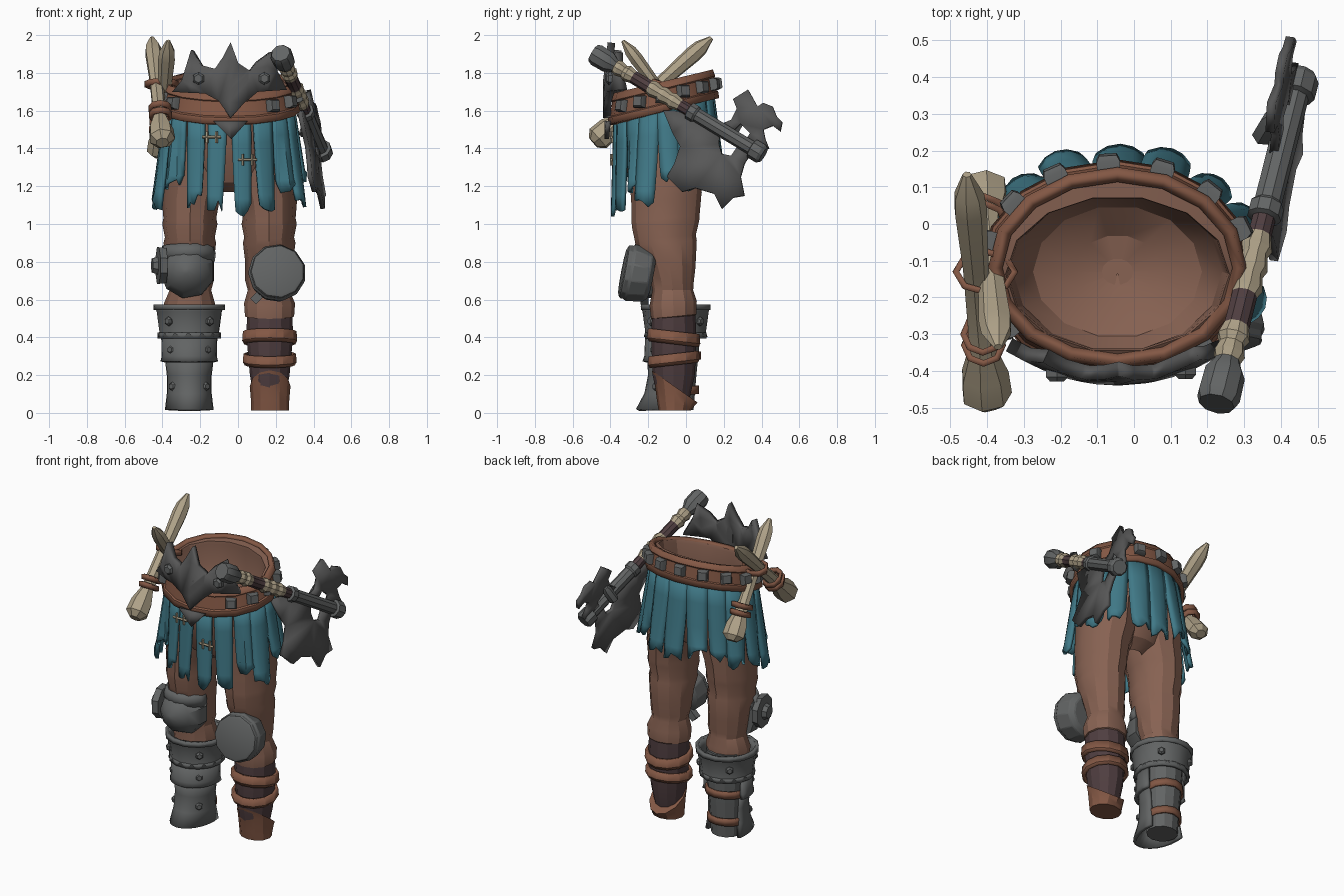
import bpy, bmesh, math, random
from mathutils import Vector

random.seed(4)
if "Cube" in bpy.data.objects:
    bpy.data.objects.remove(bpy.data.objects["Cube"])


def material(name, r, g, b):
    m = bpy.data.materials.new(name)
    col = [(c / 255) ** 2.2 for c in (r, g, b)] + [1]
    m.use_nodes = True
    m.diffuse_color = col
    m.node_tree.nodes["Principled BSDF"].inputs["Base Color"].default_value = col
    return m


HIDE = material("brown hide", 134, 98, 83)
LEATHER = material("red leather", 130, 88, 70)
TEAL = material("teal cloth", 66, 120, 134)
STEEL = material("grey steel", 98, 100, 100)
IRON = material("dark iron", 87, 87, 87)
BONE = material("pale bone", 172, 159, 134)
WRAP = material("dark wrap", 80, 64, 66)


def finish(name, bm, mats, thick=0.0, bevel=0.0):
    bmesh.ops.recalc_face_normals(bm, faces=bm.faces)
    me = bpy.data.meshes.new(name)
    bm.to_mesh(me)
    bm.free()
    ob = bpy.data.objects.new(name, me)
    bpy.context.collection.objects.link(ob)
    for m in mats:
        me.materials.append(m)
    if thick:
        s = ob.modifiers.new("thickness", "SOLIDIFY")
        s.thickness, s.offset = thick, 0
    if bevel:
        b = ob.modifiers.new("bevel", "BEVEL")
        b.width, b.segments = bevel, 1
    bpy.ops.object.select_all(action="DESELECT")
    bpy.context.view_layer.objects.active = ob
    ob.select_set(True)
    bpy.ops.object.shade_smooth_by_angle(angle=math.radians(28))
    return ob


def skin(name, rings, mats, closed=True, caps=True, thick=0.0, index=None, bevel=0.0):
    """Bridge rows of points; index gives a material slot per row."""
    bm = bmesh.new()
    rows = [[bm.verts.new(p) for p in r] for r in rings]
    n = len(rows[0])
    for k, (a, b) in enumerate(zip(rows, rows[1:])):
        for i in range(n if closed else n - 1):
            j = (i + 1) % n
            f = bm.faces.new((a[i], a[j], b[j], b[i]))
            f.material_index = index[k] if index else 0
    if caps and closed:
        bm.faces.new(rows[0]).material_index = index[0] if index else 0
        bm.faces.new(rows[-1]).material_index = index[-1] if index else 0
    return finish(name, bm, mats, thick, bevel)


def oval(x, y, z, rx, ry, tilt=0.0, n=14, a0=0, a1=360):
    full = a1 - a0 == 360
    pts = []
    for i in range(n if full else n + 1):
        a = math.radians(a0 + (a1 - a0) * i / n)
        dy = ry * math.sin(a)
        pts.append((x + rx * math.cos(a), y + dy, z + tilt * dy))
    return pts


def rod(name, p0, p1, stations, mats, n=8, flat=1.0, bevel=0.0):
    """Turned part along p0-p1; stations are (t, radius, slot)."""
    p0, p1 = Vector(p0), Vector(p1)
    q = (p1 - p0).to_track_quat("Z", "Y")
    rings = []
    for t, r, s in stations:
        rings.append([p0.lerp(p1, t) + q @ Vector((r * math.cos(a), r * flat * math.sin(a), 0))
                      for a in [math.tau * (i + 0.5) / n for i in range(n)]])
    return skin(name, rings, mats, index=[s for t, r, s in stations[:-1]], bevel=bevel)


def plate(name, outline, place, mat, thick, cuts=()):
    bm = bmesh.new()
    bm.faces.new([bm.verts.new((u, v, 0)) for u, v in outline])
    bmesh.ops.triangulate(bm, faces=bm.faces)
    for c in cuts:
        bmesh.ops.bisect_plane(bm, geom=bm.verts[:] + bm.edges[:] + bm.faces[:],
                               plane_co=(c, 0, 0), plane_no=(1, 0, 0))
    for v in bm.verts:
        v.co = place(v.co.x, v.co.y)
    return finish(name, bm, [mat], thick)


# Hips: outer shell and hollow bowl
CX, CY, TILT = -0.045, -0.12, 0.25
skin("hips", [oval(CX, CY, z, rx, ry, t, 16) for z, rx, ry, t in
     [(1.17, .08, .1, 0), (1.22, .2, .17, 0), (1.34, .3, .22, 0), (1.5, .325, .25, .1), (1.72, .32, .245, TILT)]],
     [HIDE], caps=False)
skin("hip_bowl", [oval(CX, y, z, rx, ry, t, 14) for y, z, rx, ry, t in
     [(-.12, 1.735, .325, .245, TILT), (-.137, 1.738, .305, .213, TILT), (-.135, 1.72, .3, .21, TILT),
      (-.13, 1.6, .285, .215, .2), (-.13, 1.52, .23, .18, .1), (-.13, 1.47, .12, .1, 0), (-.13, 1.455, .004, .004, 0)]],
     [HIDE], caps=False)

# Belt with lipped edges and studs
skin("belt", [oval(CX, CY, z, rx, ry, TILT, 16) for z, rx, ry in
     [(1.595, .358, .281), (1.625, .354, .278), (1.63, .346, .270), (1.715, .333, .256), (1.72, .338, .26), (1.75, .327, .248)]],
     [LEATHER], caps=False, thick=.03)
for deg in range(-170, 190, 24):
    if -125 < deg < -60:
        continue
    a = math.radians(deg)
    p = Vector((CX + .345 * math.cos(a), CY + .268 * math.sin(a), 1.675 + TILT * .268 * math.sin(a)))
    d = Vector((math.cos(a), math.sin(a) * 1.2, .15)).normalized()
    rod("belt_stud", p - d * .02, p + d * .042, [(0, .045, 0), (.75, .045, 0), (1, .034, 0)], [STEEL], n=4)

# Skirt of ragged cloth strips
STRIPS = 17
for k in range(STRIPS):
    mid = 360 * (k + .5) / STRIPS - 90
    front = -math.sin(math.radians(mid))
    half = random.uniform(8.6, 10.2) if front > .5 else random.uniform(10.5, 12)
    low = 1.17 - .06 * front + random.uniform(-.07, .06)
    notch = [random.uniform(-.02, .06) for _ in range(5)]
    slide = random.uniform(-3, 3)
    rows = []
    for s in (0, .3, .6, .85, 1):
        row = []
        for c in range(5):
            u = c / 2 - 1
            a = math.radians(mid + slide * s + u * half * (1 - .25 * s * s))
            sy = math.sin(a)
            bulge = (.008 if front > .5 else .02) * (1 - u * u) * (.2 + .8 * s)
            out = .055 * s * (.2 if sy < -.6 else 1) + bulge + .01 * (k % 2) * s
            top = 1.64 + TILT * .26 * sy
            row.append((CX + (.33 + out) * math.cos(a), CY + (.255 + out) * sy,
                        top + (low - top + (notch[c] if s == 1 else 0)) * s))
        rows.append(row)
    skin("skirt_strip", rows, [TEAL], closed=False, thick=.018)

# Cloth stitches
for x, z in ((.05, 1.34), (-.14, 1.46)):
    for dx in (-.025, .025):
        rod("stitch", (x + dx, -.395, z - .03), (x + dx, -.395, z + .03), [(0, .008, 0), (1, .008, 0)], [BONE], 5)
    rod("stitch", (x - .05, -.395, z), (x + .05, -.395, z), [(0, .008, 0), (1, .008, 0)], [BONE], 5)

# Legs with creased trousers
LEG = [(1.46, .12, -.11, .17, .21, 0), (1.25, .135, -.105, .17, .195, 0), (1.13, .16, -.105, .153, .185, .05),
       (1.03, .165, -.108, .14, .18, .1), (1.0, .165, -.108, .146, .178, .1), (.93, .165, -.11, .132, .162, .08),
       (.9, .165, -.105, .139, .162, .08), (.8, .165, -.09, .127, .14, -.2), (.7, .16, -.075, .122, .115, -.15),
       (.65, .162, -.07, .11, .108, 0), (.58, .167, -.068, .135, .125, .1), (.51, .167, -.065, .13, .12, .1), (.5, .167, -.065, .1, .1, 0)]
MIRROR = -.09
for name, flip in (("left_leg", False), ("right_leg", True)):
    skin(name, [oval(MIRROR - x if flip else x, y, z, rx, ry, t, 12) for z, x, y, rx, ry, t in LEG], [HIDE])

# Left shin: dark wrap, leather bands and foot cuff
skin("left_shin_wrap", [oval(.168, -.065, z, rx, ry, 0, 12) for z, rx, ry in
     [(.56, .12, .113), (.4, .123, .12), (.2, .105, .112), (.06, .08, .08)]], [WRAP])
for z, r, t, h in ((.40, .131, -.12, .032), (.285, .128, .12, .028)):
    skin("left_shin_band", [oval(.168, -.065, z + d, r + o, r - .005 + o, t, 12) for d, o in
         [(-h, -.003), (-h * .5, .006), (h, .002)]], [LEATHER], caps=False, thick=.018)
skin("left_foot_cuff", [oval(.17, -.06, z, rx, ry, t, 12) for z, rx, ry, t in
     [(.14, .108, .122, -.7), (.11, .105, .108, -.65), (.05, .1, .095, -.25), (.012, .1, .085, 0)]], [LEATHER])

# Left round knee guard
rod("left_knee_guard", (.2, -.18, .72), (.21, -.335, .75),
    [(0, .11, 0), (.15, .14, 0), (.75, .155, 0), (.78, .145, 0), (.95, .145, 0), (1, .125, 0)], [STEEL], 11, bevel=.006)
rod("left_knee_strap", (.08, -.22, .59), (.17, -.22, .68), [(0, .03, 0), (1, .03, 0)], [STEEL], 4)

# Right knee cup, brow ridge and side disc
rod("right_knee_cup", (-.265, -.13, .75), (-.275, -.32, .75),
    [(0, .145, 0), (.35, .145, 0), (.7, .11, 0), (.9, .06, 0), (1, .015, 0)], [STEEL], 9)
skin("right_knee_ridge", [oval(-.265, -.12, z, r, r + .01, -.1, 10, 190, 350) for z, r in
     [(.80, .135), (.84, .14), (.88, .128)]], [STEEL], closed=False, thick=.02)
rod("right_knee_disc", (-.385, -.2, .78), (-.455, -.21, .78),
    [(0, .1, 0), (.55, .105, 0), (.6, .05, 0), (1, .04, 0)], [STEEL], 8)

# Right greave: leg core, plates, raised rims, straps and rivets
skin("right_shin", [oval(-.258, -.05, z, rx, ry, 0, 12) for z, rx, ry in
     [(.56, .125, .12), (.4, .12, .125), (.2, .105, .105), (.015, .095, .09)]], [STEEL])
GREAVE = [("greave_top", -.055, -15, 345, [(.57, .178, .175), (.54, .165, .165), (.43, .15, .15), (.4, .158, .158)]),
          ("greave_middle", -.055, 165, 375, [(.41, .138, .15), (.3, .135, .155), (.27, .142, .165)]),
          ("greave_lower", -.06, 165, 375, [(.3, .12, .135), (.2, .108, .13), (.1, .108, .15), (.015, .118, .195)])]
for name, y, a0, a1, prof in GREAVE:
    ring = a1 - a0 == 360
    skin(name, [oval(-.258, y, z, rx, ry, 0, 14, a0, a1) for z, rx, ry in prof], [STEEL],
         closed=ring, caps=False, thick=.022)
for h, r in ((.56, .18), (.41, .158)):
    skin("greave_rim", [oval(-.258, -.055, z, r, r, 0, 14) for z in (h - .015, h + .015)], [STEEL], caps=False, thick=.018)
for z, r in ((.29, .118), (.11, .106)):
    skin("greave_strap", [oval(-.258, -.045, z + d, r, r, .12, 12) for d in (-.022, .022)],
         [LEATHER], caps=False, thick=.014)
for z, r in ((.485, .158), (.335, .148), (.14, .135)):
    for deg in (-130, -50) + ((50, 130) if z > .4 else ()):
        a = math.radians(deg)
        d = Vector((math.cos(a), math.sin(a), 0))
        p = Vector((-.258, -.055, z)) + d * r * (.92 if z < .4 else 1)
        rod("greave_rivet", p - d * .01, p + d * .026, [(0, .024, 0), (.7, .024, 0), (1, .015, 0)], [STEEL], 6)

# Crown-shaped buckle plate, lower spike and bolts
CROWN = [(-.34, 1.70), (-.29, 1.76), (-.24, 1.92), (-.19, 1.84), (-.12, 1.82), (-.08, 1.88), (-.04, 1.96), (0, 1.85),
         (.06, 1.81), (.1, 1.86), (.17, 1.91), (.2, 1.81), (.25, 1.71), (.1, 1.70), (.03, 1.64), (-.04, 1.56),
         (-.1, 1.65), (-.17, 1.69)]


def on_front(x, z):
    return (x, -.42 + 1.05 * (x + .045) ** 2 + .12 * max(0, z - 1.75), z)


plate("buckle_crown", CROWN, on_front, IRON, .04, [-.24, -.14, -.045, .05, .15])
plate("buckle_spike", [(-.13, 1.545), (.05, 1.545), (-.035, 1.45)], on_front, IRON, .025, [-.045])
rod("buckle_ridge", (-.04, -.405, 1.9), (-.04, -.42, 1.6), [(0, .008, 0), (.5, .032, 0), (1, .008, 0)], [IRON], 4)
for x in (-.21, .14):
    p = Vector(on_front(x, 1.77))
    rod("buckle_bolt", p, p + Vector((0, -.04, 0)), [(0, .034, 0), (.7, .034, 0), (1, .022, 0)], [STEEL], 6)

# Crossed bones with broken tips, tied by leather loops
SHAPE = [(0, .035, 0), (.04, .07, 0), (.13, .066, 0), (.24, .038, 0), (.6, .037, 0), (.84, .046, 0), (.91, .042, 0), (1, .012, 0)]
rod("front_bone", (-.40, -.49, 1.43), (-.455, .135, 1.985), SHAPE, [BONE], 7)
rod("rear_bone", (-.415, .12, 1.36), (-.37, -.335, 1.97), SHAPE, [BONE], 7, flat=.8)
for x, y, z, rx, ry, tilt in ((-.405, -.13, 1.74, .08, .055, -.3), (-.412, -.3, 1.61, .052, .05, -.6), (-.41, -.33, 1.575, .052, .05, -.6),
                              (-.405, .0, 1.54, .055, .055, .5), (-.407, .02, 1.5, .055, .055, .5)):
    skin("bone_tie", [oval(x, y, z + d, rx, ry, tilt, 8) for d in (-.016, .016)], [LEATHER], caps=False, thick=.018)

# Axe: wrapped handle, sleeve and ragged double blade
HEAD = Vector((.453, .41, 1.365))
BUTT = Vector((.225, -.49, 1.905))
rod("axe_handle", BUTT, HEAD,
    [(0, .05, 0), (.02, .06, 0), (.09, .058, 0), (.12, .04, 0), (.13, .036, 1), (.15, .044, 1), (.18, .035, 1),
     (.2, .046, 1), (.235, .036, 2), (.33, .036, 1), (.35, .046, 1), (.39, .037, 1), (.41, .046, 1), (.45, .037, 1),
     (.47, .045, 1), (.51, .033, 2), (.56, .033, 0), (.565, .048, 0), (.6, .048, 0), (.61, .039, 0), (.93, .039, 0),
     (.935, .055, 0), (.985, .055, 0), (1, .044, 0)], [STEEL, BONE, WRAP], 9)


def on_blade(y, z):
    return (.435 + .145 * (y - .4) - .15 * (z - 1.37), y, z)


LOWER = [(-.12, 1.60), (-.06, 1.60), (.04, 1.57), (.14, 1.54), (.18, 1.50), (.175, 1.42), (.19, 1.37), (.24, 1.36), (.28, 1.42),
         (.36, 1.40), (.31, 1.32), (.29, 1.25), (.31, 1.15), (.25, 1.14), (.19, 1.08), (.15, 1.16), (.05, 1.19),
         (-.02, 1.17), (-.10, 1.25), (-.06, 1.32), (-.03, 1.41), (-.07, 1.48)]
UPPER = [(.17, 1.52), (.24, 1.55), (.27, 1.61), (.25, 1.66), (.33, 1.71), (.38, 1.62), (.41, 1.64), (.46, 1.62),
         (.48, 1.57), (.51, 1.54), (.50, 1.49), (.46, 1.52), (.41, 1.50), (.42, 1.45), (.44, 1.40), (.38, 1.38),
         (.31, 1.43), (.34, 1.48), (.29, 1.53), (.24, 1.48)]
for name, outline in (("axe_lower_blade", LOWER), ("axe_upper_blade", UPPER)):
    plate(name, outline, on_blade, IRON, .024)
rod("axe_boss", (.35, .24, 1.47), (.38, .29, 1.56), [(0, .03, 0), (.8, .03, 0), (1, .02, 0)], [STEEL], 6)
